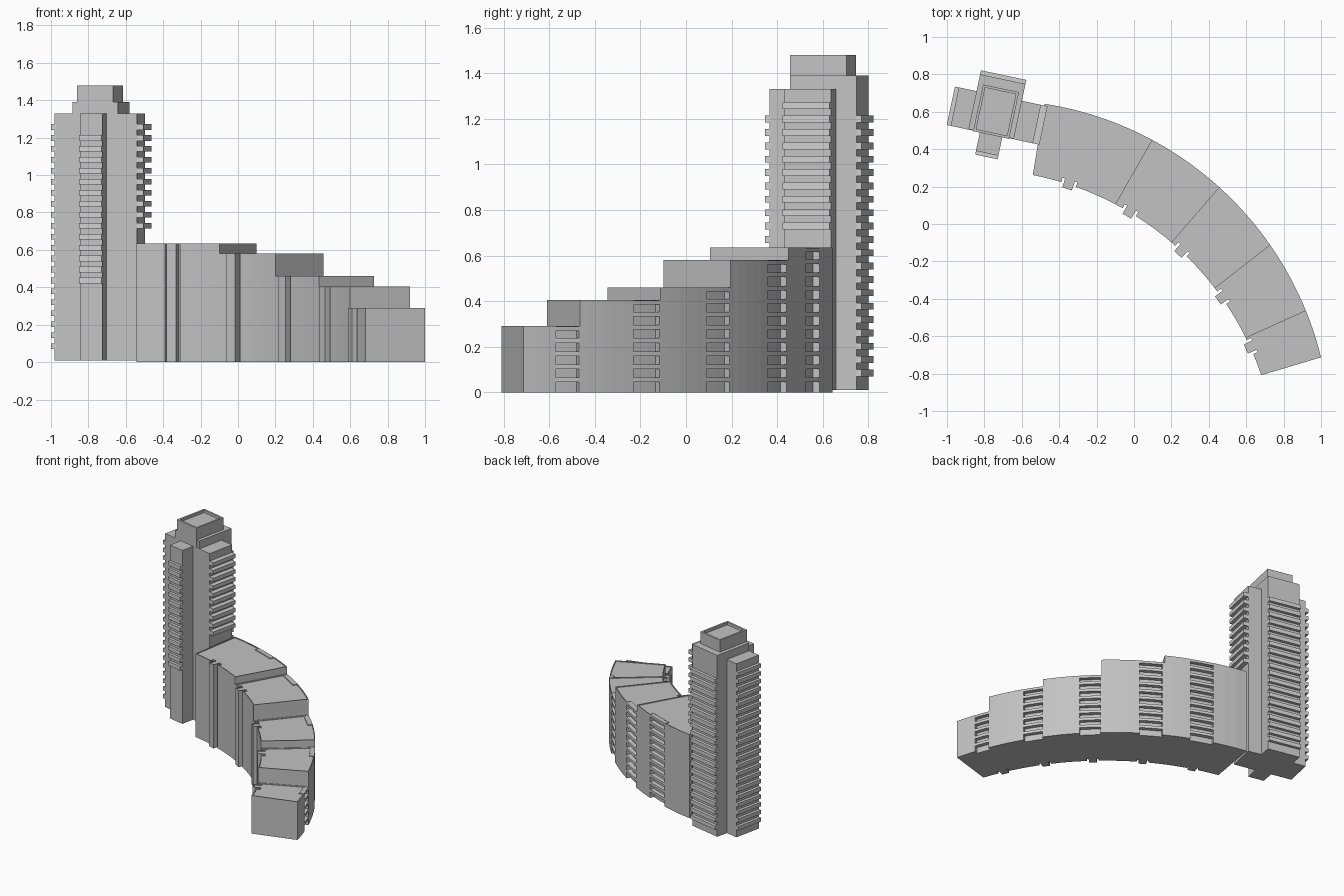
import bpy, bmesh, math
from mathutils import Vector

if "Cube" in bpy.data.objects:
    bpy.data.objects.remove(bpy.data.objects["Cube"])


def material(name, v):
    m = bpy.data.materials.new(name)
    m.diffuse_color = (v, v, v, 1)
    m.use_nodes = True
    m.node_tree.nodes["Principled BSDF"].inputs["Base Color"].default_value = m.diffuse_color
    return m


WALL = material("wall grey", 0.54)
RAIL = material("balcony light grey", 0.63)


def add_prism(bm, pts, z0, z1, rim=0.0, drop=0.01):
    """Extrude a plan outline; rim leaves a parapet around a sunken roof."""
    low = [bm.verts.new((x, y, z0)) for x, y in pts]
    top = [bm.verts.new((x, y, z1)) for x, y in pts]
    n = len(pts)
    bm.faces.new(low)
    roof = bm.faces.new(top)
    for i in range(n):
        bm.faces.new((low[i], low[(i + 1) % n], top[(i + 1) % n], top[i]))
    bmesh.ops.recalc_face_normals(bm, faces=bm.faces[:])
    if rim:
        bmesh.ops.inset_region(bm, faces=[roof], thickness=rim, use_even_offset=True)
        inner = bmesh.ops.extrude_face_region(bm, geom=[roof])
        verts = [g for g in inner["geom"] if isinstance(g, bmesh.types.BMVert)]
        bmesh.ops.translate(bm, verts=verts, vec=(0, 0, -drop))
        if roof.is_valid:
            bm.faces.remove(roof)
        bmesh.ops.recalc_face_normals(bm, faces=bm.faces[:])


def finish(bm, name, mat):
    me = bpy.data.meshes.new(name)
    bm.to_mesh(me)
    bm.free()
    me.materials.append(mat)
    ob = bpy.data.objects.new(name, me)
    bpy.context.collection.objects.link(ob)


def prism(name, pts, z0, z1, mat=WALL, rim=0.0, drop=0.01):
    bm = bmesh.new()
    add_prism(bm, pts, z0, z1, rim, drop)
    finish(bm, name, mat)


def stack(name, pts, zs, thick):
    bm = bmesh.new()
    for z in zs:
        add_prism(bm, pts, z, z + thick)
    finish(bm, name, RAIL)


# ---- Curved terrace block: two arcs, five stepped sections ----
OUT, R_OUT = Vector((-0.76, -1.148)), 1.813
INN, R_INN = Vector((-0.857, -1.331)), 1.624
outer_ends = [(-0.479, 0.634), (0.094, 0.441), (0.452, 0.19),
              (0.725, -0.115), (0.922, -0.463), (0.995, -0.714)]
inner_ends = [(-0.543, 0.254), (-0.104, 0.094), (0.211, -0.088),
              (0.43, -0.345), (0.602, -0.607), (0.676, -0.81)]
heights = [0.635, 0.58, 0.46, 0.405, 0.29]
recesses = [(0.42, 0.70), (0.04, 0.40), (0.02, 0.37), (0.01, 0.35), (0.02, 0.43)]
tabs = [0.42, 0.23, 0.20, 0.20, 0.25]


def angle(c, p):
    return math.atan2(p[1] - c.y, p[0] - c.x)


def polar(c, r, a):
    return (c.x + r * math.cos(a), c.y + r * math.sin(a))


def arc(c, r, a, b, n):
    return [polar(c, r, a + (b - a) * i / n) for i in range(n + 1)]


for k, h in enumerate(heights):
    a0, a1 = (angle(OUT, p) for p in outer_ends[k:k + 2])
    b0, b1 = (angle(INN, p) for p in inner_ends[k:k + 2])
    r0, r1 = (a0 + (a1 - a0) * f for f in recesses[k])
    deep = R_OUT - 0.03
    # outer wall with the balcony recess
    plan = arc(OUT, R_OUT, a0, r0, 3) + arc(OUT, deep, r0, r1, 3) + arc(OUT, R_OUT, r1, a1, 5)
    # inner wall with a notched stair shaft
    mid = b0 + (b1 - b0) * tabs[k]
    d1, d2 = math.radians(1.45), math.radians(0.95)
    plan += arc(INN, R_INN, b1, mid - d1, 5)
    plan += [polar(INN, R_INN + 0.025, mid - d1), polar(INN, R_INN + 0.025, mid - d2),
             polar(INN, R_INN - 0.025, mid - d2), polar(INN, R_INN - 0.025, mid + d2),
             polar(INN, R_INN + 0.025, mid + d2), polar(INN, R_INN + 0.025, mid + d1)]
    plan += arc(INN, R_INN, mid + d1, b0, 3)
    prism(f"terrace_section_{k + 1}", plan, 0, h, rim=0.006, drop=0.006)
    # balcony slabs filling the recess, one per floor
    slab = arc(OUT, R_OUT, r0, r1, 3) + arc(OUT, deep - 0.005, r1, r0, 3)
    floors = int((h - 0.05) / 0.0575)
    stack(f"terrace_balconies_{k + 1}", slab, [0.045 + 0.0575 * i for i in range(floors)], 0.02)
    # roof edge closing the recess
    prism(f"terrace_recess_lintel_{k + 1}", slab, h - 0.02, h - 0.001)

# ---- Tower: cross plan turned 12 degrees ----
T = math.radians(-12)
U, V = Vector((math.cos(T), math.sin(T))), Vector((-math.sin(T), math.cos(T)))
C = Vector((-0.7325, 0.60))


def rect(u0, u1, v0, v1):
    return [tuple(C + U * u + V * v) for u, v in ((u0, v0), (u1, v0), (u1, v1), (u0, v1))]


prism("tower_cross_wing", rect(-0.2265, 0.2225, -0.125, 0.085), 0.01, 1.33)
prism("tower_south_wing", rect(-0.0665, 0.056, -0.228, -0.10), 0.01, 1.33)
prism("tower_north_block", rect(-0.13, 0.118, -0.123, 0.177), 0.01, 1.39)
prism("tower_roof_house", rect(-0.103, 0.093, -0.128, 0.127), 1.33, 1.48, rim=0.014, drop=0.02)

# balcony stacks: plan, first floor, number of floors
P = 0.0586
for name, plan, z, n in (
        ("tower_west_balconies", rect(-0.248, -0.22, -0.125, 0.085), 0.07, 21),
        ("tower_east_balconies", rect(0.215, 0.258, -0.125, 0.085), 0.07 + 11 * P, 10),
        ("tower_north_balconies", rect(-0.13, 0.118, 0.17, 0.199), 0.07, 20),
        ("tower_south_balconies", rect(-0.0665, 0.056, -0.248, -0.22), 0.07 + 6 * P, 14)):
    stack(name, plan, [z + P * i for i in range(n)], 0.03)
